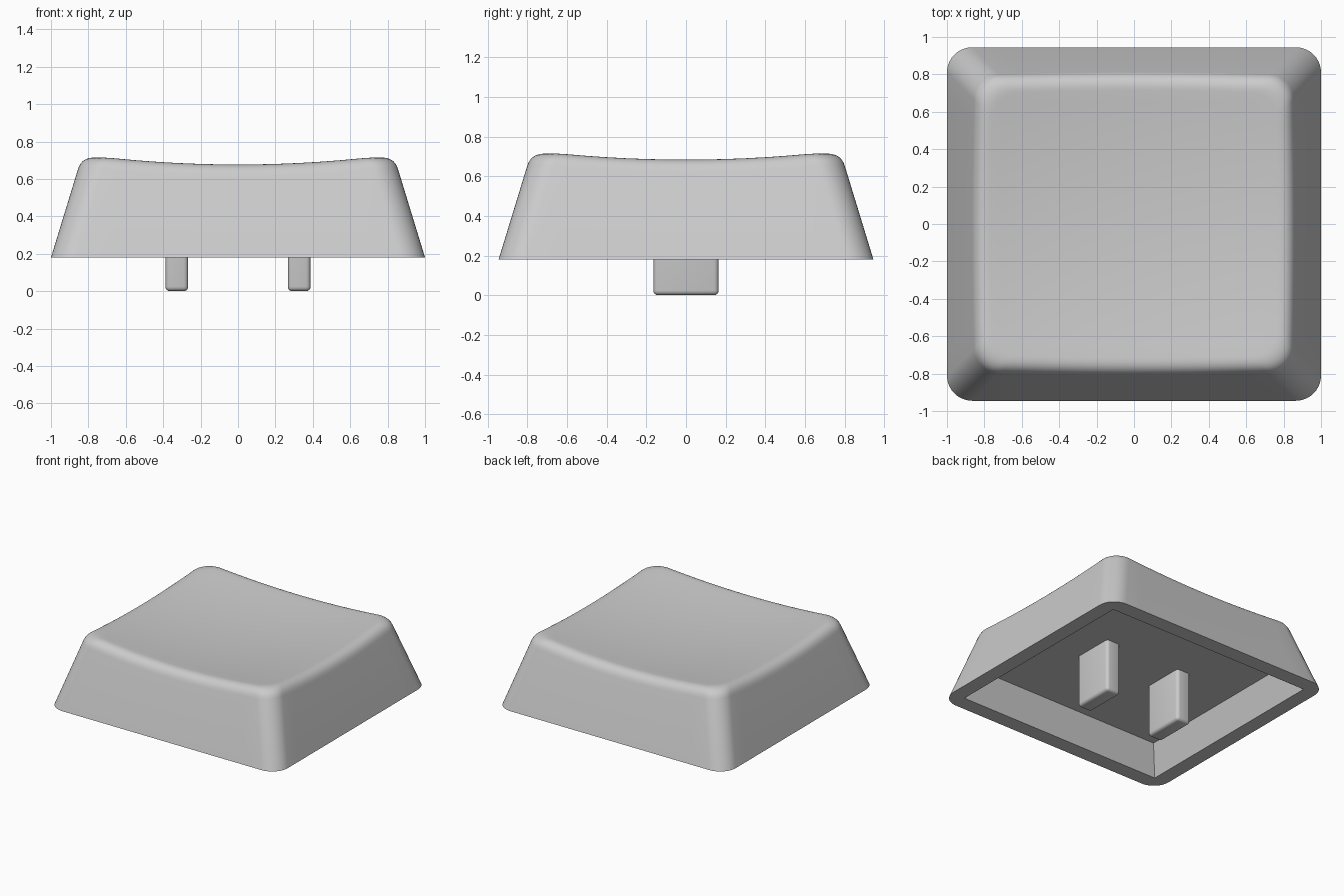
import bpy, bmesh, math
from mathutils import Vector

if "Cube" in bpy.data.objects:
    bpy.data.objects.remove(bpy.data.objects["Cube"])

BASE_Z, CEIL_Z, SLOPE = 0.18, 0.41, 0.306
HX, HY, R = 1.0, 0.945, 0.135


def material(name, v):
    m = bpy.data.materials.new(name)
    m.diffuse_color = (v, v, v, 1)
    m.use_nodes = True
    m.node_tree.nodes["Principled BSDF"].inputs["Base Color"].default_value = m.diffuse_color
    return m


grey = material("light grey plastic", 0.6)


def finish(name, bm, angle):
    bmesh.ops.recalc_face_normals(bm, faces=bm.faces)
    me = bpy.data.meshes.new(name)
    bm.to_mesh(me)
    bm.free()
    me.materials.append(grey)
    ob = bpy.data.objects.new(name, me)
    bpy.context.collection.objects.link(ob)
    bpy.ops.object.select_all(action='DESELECT')
    ob.select_set(True)
    bpy.context.view_layer.objects.active = ob
    bpy.ops.object.shade_smooth_by_angle(angle=math.radians(angle))
    return ob


def dish(x, y):
    return 0.635 + 0.08 * (x * x + y * y)


def outline(inset, arc=10, side=12):
    """Rounded rectangle, evenly subdivided along its straight sides."""
    cx, cy = HX - inset - R, HY - inset - R
    corners = []
    for i, (sx, sy) in enumerate([(1, 1), (-1, 1), (-1, -1), (1, -1)]):
        corners.append([Vector((sx * cx + R * math.cos(a), sy * cy + R * math.sin(a)))
                        for a in [(i + k / arc) * math.pi / 2 for k in range(arc + 1)]])
    pts = []
    for i, c in enumerate(corners):
        nxt = corners[(i + 1) % 4][0]
        pts += c + [c[-1].lerp(nxt, k / side) for k in range(1, side)]
    return pts


def crest_inset(i):
    """Inset at which the sloped wall meets the dished top."""
    t = 0.15
    for _ in range(6):
        p = outline(t)[i]
        t = (dish(p.x, p.y) - BASE_Z) * SLOPE
    return t


# Cap shell: sloped walls, rolled rim, dished top, hollow underside
bm = bmesh.new()
base = outline(0)
n = len(base)
crest = [crest_inset(i) for i in range(n)]
inner = outline(1)
rings = [[(p.x, p.y, BASE_Z) for p in base]]


def at(i, inset):
    return base[i].lerp(inner[i], inset)


rim = []
for i in range(n):
    c = at(i, crest[i])
    top = at(i, crest[i] + 0.075)
    low_i = crest[i] - 0.022
    low = at(i, low_i)
    rim.append((Vector((low.x, low.y, BASE_Z + low_i / SLOPE)),
                Vector((c.x, c.y, dish(c.x, c.y))),
                Vector((top.x, top.y, dish(top.x, top.y)))))
for k in range(9):
    t = k / 8
    rings.append([a * (1 - t) ** 2 + b * 2 * t * (1 - t) + c * t * t for a, b, c in rim])
for k in range(1, 12):
    s = 1 - k / 12
    rings.append([(c.x * s, c.y * s, dish(c.x * s, c.y * s)) for a, b, c in rim])
vr = [[bm.verts.new(p) for p in ring] for ring in rings]
for a, b in zip(vr, vr[1:]):
    for i in range(n):
        j = (i + 1) % n
        bm.faces.new((a[i], a[j], b[j], b[i]))
pole = bm.verts.new((0, 0, dish(0, 0)))
for i in range(n):
    bm.faces.new((vr[-1][i], vr[-1][(i + 1) % n], pole))

# Cavity with a sharp-cornered rectangular mouth and flat ceiling
signs = [(1, 1), (-1, 1), (-1, -1), (1, -1)]
t = (CEIL_Z - BASE_Z) * SLOPE
mouth = [bm.verts.new((sx * 0.885, sy * 0.825, BASE_Z)) for sx, sy in signs]
ceil = [bm.verts.new((sx * (0.885 - t), sy * (0.825 - t), CEIL_Z)) for sx, sy in signs]
for i in range(4):
    j = (i + 1) % 4
    bm.faces.new((mouth[i], mouth[j], ceil[j], ceil[i]))
bm.faces.new(ceil)

# Flat bottom rim: a fan at each corner and a strip along each side
q = n // 4
for i in range(4):
    j = (i + 1) % 4
    for k in range(10):
        bm.faces.new((vr[0][i * q + k], vr[0][i * q + k + 1], mouth[i]))
    strip = [vr[0][(i * q + k) % n] for k in range(10, q + 1)]
    bm.faces.new(strip + [mouth[j], mouth[i]])
finish("keycap_shell", bm, 35)

# Two rounded mounting prongs
for side, name in ((-1, "left_prong"), (1, "right_prong")):
    bm = bmesh.new()
    bmesh.ops.create_cube(bm, size=1)
    h = CEIL_Z + 0.03
    for v in bm.verts:
        v.co = Vector((side * 0.327 + v.co.x * 0.122, v.co.y * 0.33, (v.co.z + 0.5) * h))
    edges = [e for e in bm.edges if min(v.co.z for v in e.verts) < 0.01]
    bmesh.ops.bevel(bm, geom=edges, offset=0.024, segments=4, profile=0.5, affect='EDGES')
    finish(name, bm, 40)
